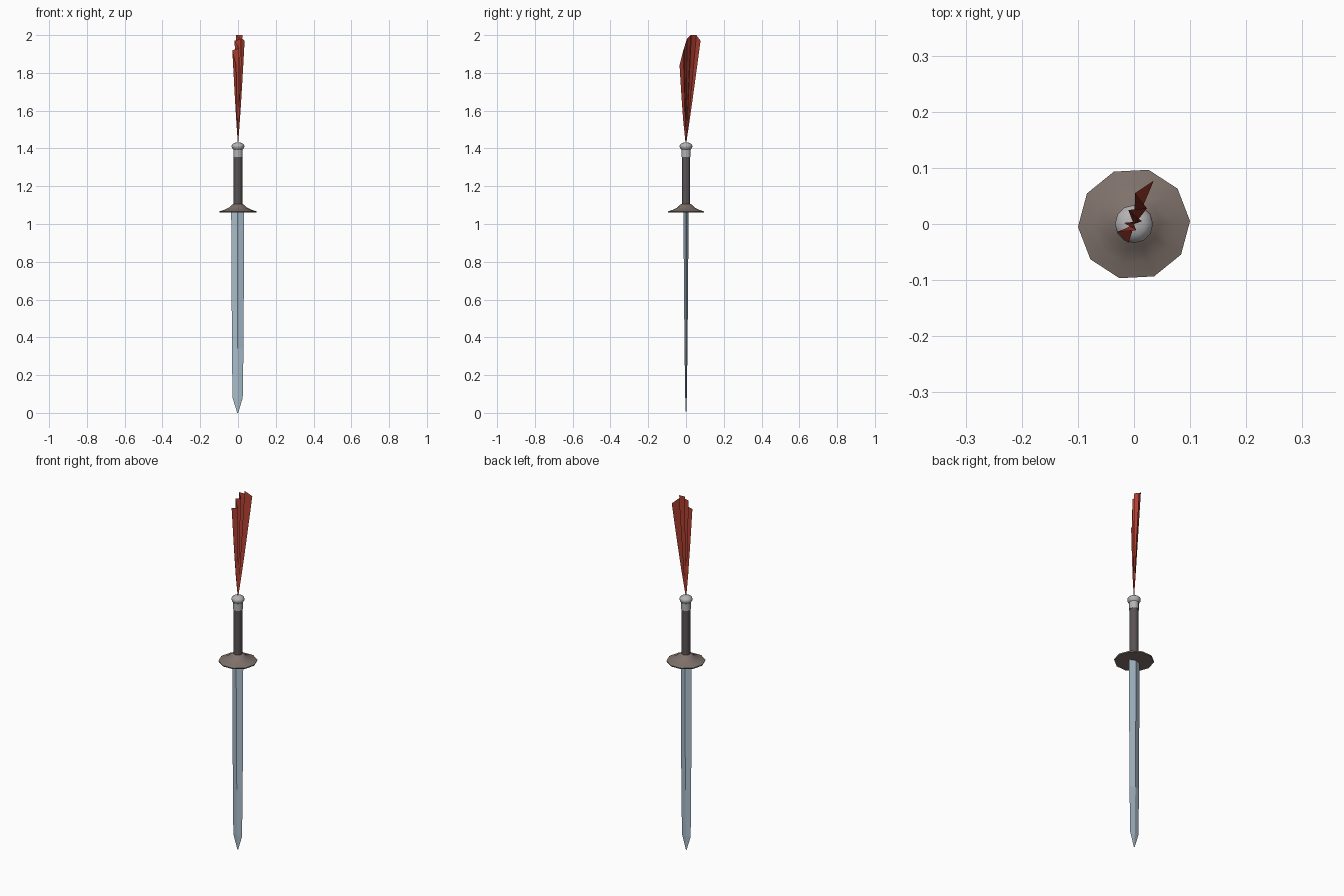
import bpy, math

if "Cube" in bpy.data.objects:
    bpy.data.objects.remove(bpy.data.objects["Cube"])

def mat(name, rgb):
    m = bpy.data.materials.new(name)
    m.diffuse_color = (*rgb, 1)
    m.use_nodes = True
    m.node_tree.nodes["Principled BSDF"].inputs["Base Color"].default_value = m.diffuse_color
    return m

STEEL = mat("blade steel", (0.40, 0.51, 0.60))
BRONZE = mat("guard bronze", (0.21, 0.165, 0.145))
WRAP = mat("grip wrap", (0.10, 0.085, 0.088))
SILVER = mat("pommel silver", (0.46, 0.45, 0.45))
RED = mat("tassel red", (0.42, 0.05, 0.03))

def make(name, verts, faces, material, smooth=None):
    me = bpy.data.meshes.new(name)
    me.from_pydata(verts, [], faces)
    me.materials.append(material)
    ob = bpy.data.objects.new(name, me)
    bpy.context.collection.objects.link(ob)
    bpy.ops.object.select_all(action='DESELECT')
    bpy.context.view_layer.objects.active = ob
    ob.select_set(True)
    if smooth:
        bpy.ops.object.shade_smooth_by_angle(angle=math.radians(smooth))
    return ob

def loft(name, rings, material, smooth=None):
    """Skin equal-sized rings, listed bottom to top, and cap both ends."""
    n = len(rings[0])
    faces = [(k*n + i, k*n + (i+1) % n, (k+1)*n + (i+1) % n, (k+1)*n + i)
             for k in range(len(rings) - 1) for i in range(n)]
    faces += [tuple(reversed(range(n))),
              tuple(range((len(rings)-1)*n, len(rings)*n))]
    return make(name, [v for r in rings for v in r], faces, material, smooth)

def lathe(name, profile, sides, material, turn=0.0, smooth=40):
    rings = [[(r*math.cos(turn + 2*math.pi*i/sides),
               r*math.sin(turn + 2*math.pi*i/sides), z) for i in range(sides)]
             for r, z in profile]
    return loft(name, rings, material, smooth)

# Blade: diamond section, thinning to the point
blade = [(-0.004, 0.001, 0.001, 0.0), (-0.029, 0.025, 0.004, 0.08),
         (-0.032, 0.029, 0.008, 0.34), (-0.036, 0.033, 0.014, 1.07)]
loft("blade", [[(a, 0, z), (-0.002, -t, z), (b, 0, z), (-0.002, t, z)]
               for a, b, t, z in blade], STEEL)

# Flared ten-sided guard
lathe("guard", [(0.098, 1.06), (0.1, 1.066), (0.072, 1.075), (0.046, 1.088),
                (0.032, 1.103), (0.022, 1.106)],
      10, BRONZE, math.radians(3))

# Grip, collar and pommel
lathe("grip", [(0.023, 1.10), (0.023, 1.36)], 10, WRAP)
lathe("collar", [(0.025, 1.355), (0.025, 1.40)], 10, SILVER)
lathe("pommel", [(0.022, 1.392), (0.032, 1.403), (0.034, 1.412),
                 (0.031, 1.421), (0.02, 1.429), (0.006, 1.432)], 12, SILVER)

# Pleated tassel: a zigzag top edge gathered down to the pommel
top = [(0.035, 0.077, 1.97), (0.002, 0.055, 2.0), (0.023, 0.028, 2.0),
       (-0.01, 0.025, 2.0), (0.014, 0.005, 1.98), (-0.018, 0.002, 1.97),
       (0.004, -0.011, 1.93), (-0.03, -0.014, 1.92), (-0.01, -0.034, 1.84)]
steps = [0.03, 0.3, 0.55, 0.8, 1.0]
n = len(top)
verts = [(x*s**0.85, y*s**(0.95 if y > 0 else 0.7), 1.42 + (z - 1.42)*s)
         for s in steps for x, y, z in top]
faces = [(k*n + i, k*n + i + 1, (k+1)*n + i + 1, (k+1)*n + i)
         for k in range(len(steps) - 1) for i in range(n - 1)]
make("tassel", verts, faces, RED)
